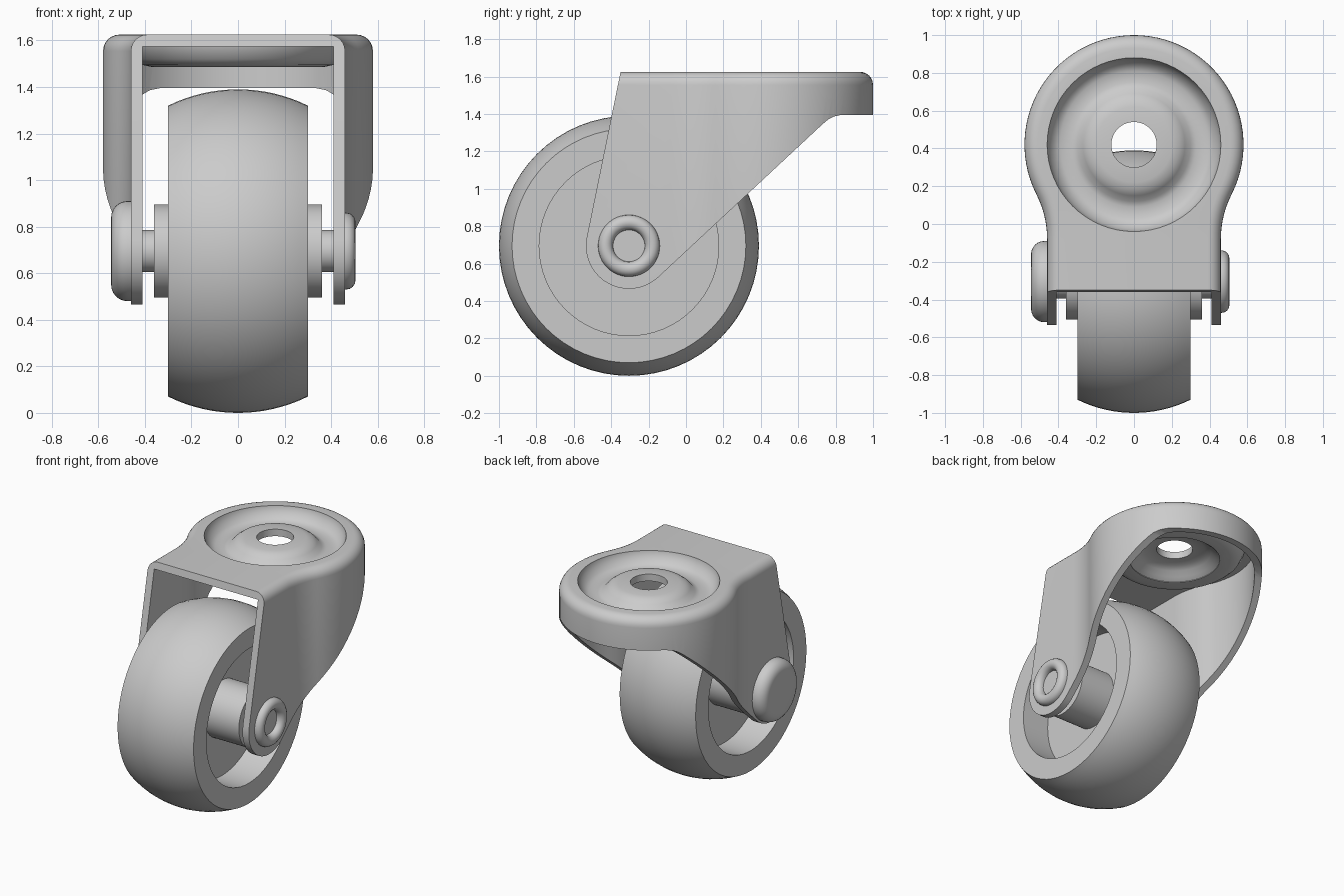
import bpy, bmesh
from math import sin, cos, acos, sqrt, radians, pi
from mathutils import Vector

if "Cube" in bpy.data.objects:
    bpy.data.objects.remove(bpy.data.objects["Cube"])

AX_Y, AX_Z = -0.305, 0.695      # wheel axle
PIV_Y = 0.42                    # swivel centre


def loft(name, rings):
    """Closed solid through equal-length rings of 3D points, capped at both ends."""
    bm = bmesh.new()
    vs = [[bm.verts.new(p) for p in ring] for ring in rings]
    n = len(rings[0])
    for a, b in zip(vs, vs[1:]):
        for i in range(n):
            j = (i + 1) % n
            bm.faces.new((a[i], a[j], b[j], b[i]))
    bm.faces.new(vs[0][::-1])
    bm.faces.new(vs[-1])
    bmesh.ops.recalc_face_normals(bm, faces=bm.faces)
    me = bpy.data.meshes.new(name)
    bm.to_mesh(me)
    bm.free()
    ob = bpy.data.objects.new(name, me)
    bpy.context.collection.objects.link(ob)
    return ob


def lathe(name, profile, along_x, n=64):
    """Revolve (radius, height) pairs about the axle (x) or the swivel axis (z)."""
    rings = []
    for r, h in profile:
        ring = []
        for i in range(n):
            c, s = r * cos(2 * pi * i / n), r * sin(2 * pi * i / n)
            ring.append((h, AX_Y + c, AX_Z + s) if along_x else (c, PIV_Y + s, h))
        rings.append(ring)
    return loft(name, rings)


def arc(cx, cy, r, a0, a1, n):
    return [(cx + r * cos(a0 + (a1 - a0) * i / n), cy + r * sin(a0 + (a1 - a0) * i / n))
            for i in range(n + 1)]


def boolean(ob, cutter, op):
    m = ob.modifiers.new(op, 'BOOLEAN')
    m.operation, m.object, m.solver = op, cutter, 'EXACT'
    bpy.context.view_layer.objects.active = ob
    bpy.ops.object.modifier_apply(modifier=m.name)
    bpy.data.objects.remove(cutter)


def smooth(ob):
    bpy.ops.object.select_all(action='DESELECT')
    ob.select_set(True)
    bpy.context.view_layer.objects.active = ob
    bpy.ops.object.shade_smooth_by_angle(angle=radians(32))


def outline(inset, z, front=-0.7):
    """Keyhole plan of the fork: round back, concave neck, straight cheeks."""
    R, Rc, w = 0.58, 0.52, 0.46
    a = acos((w + Rc) / (R + Rc))
    ncx, ncy = w + Rc, PIV_Y - (R + Rc) * sin(a)
    half = [(w - inset, front)]
    half += arc(ncx, ncy, Rc + inset, pi, pi - a, 8)
    half += arc(0, PIV_Y, R - inset, -a, pi / 2, 28)[1:]
    pts = half + [(-x, y) for x, y in half[-2::-1]]
    return [(x, y, z) for x, y in pts]


# Wheel: crowned tread, recessed sides, hub
Rt = 0.678
tread = [(0.695 - Rt + sqrt(Rt * Rt - x * x), x) for x in [0.3 * i / 8 for i in range(9)]]
side = tread + [(0.48, 0.3), (0.48, 0.09), (0.2, 0.09), (0.2, 0.36)]
wheel = lathe("wheel", [(r, -x) for r, x in side[:0:-1]] + side, True)

# Axle with domed head on one side and rolled hollow rivet on the other
head = [(r, -0.475 - (d - 0.0)) for d, r in arc(0, 0.145, 0.07, pi / 2, 0, 6)]
head = [(0.145 + 0.07 * sin(t), -0.475 - 0.07 * cos(t)) for t in [pi / 12 * i for i in range(7)]]
rolled = [(0.125 + 0.04 * cos(t), 0.465 + 0.04 * sin(t)) for t in [pi / 8 * i for i in range(9)]]
axle = lathe("axle", head + [(0.215, -0.455), (0.09, -0.455), (0.09, 0.455), (0.165, 0.455)]
             + rolled + [(0.085, 0.4)], True, 48)

# Fork: solid body with a rounded top edge
top = [(0.07 * (1 - cos(t)), 1.555 + 0.07 * sin(t)) for t in [pi / 12 * i for i in range(7)]]
fork = loft("fork", [outline(0, 0.3)] + [outline(o, z) for o, z in top])
boolean(fork, loft("cavity", [outline(0.05, 0.2, -0.8), outline(0.05, 1.575, -0.8)]), 'DIFFERENCE')

# Pressed dish around the stem hole
boolean(fork, lathe("dish_under", [(0.47, 1.6), (0.465, 1.57), (0.44, 1.52), (0.41, 1.495),
                                   (0.37, 1.486)], False), 'UNION')
boolean(fork, lathe("dish_top", [(0.46, 1.75), (0.46, 1.622), (0.445, 1.59), (0.42, 1.555),
                                 (0.39, 1.54), (0.33, 1.537), (0.3, 1.547), (0.27, 1.58),
                                 (0.24, 1.602), (0.2, 1.612), (0.12, 1.615), (0.12, 1.3)],
                    False), 'DIFFERENCE')
boolean(fork, lathe("bump_under", [(0.3, 1.4), (0.3, 1.49), (0.27, 1.51), (0.24, 1.54),
                                   (0.2, 1.56), (0.13, 1.565)], False), 'DIFFERENCE')

# Trim the cheeks to the side silhouette
sil = arc(AX_Y, AX_Z, 0.23, radians(168.4), radians(313), 20)
sil += [(0.73, 1.345), (0.76, 1.37), (0.79, 1.386), (0.83, 1.395), (1.2, 1.395), (1.2, 1.8),
        (-0.314, 1.8)]
boolean(fork, loft("trim", [[(x, y, z) for y, z in sil] for x in (-0.8, 0.8)]), 'INTERSECT')

for ob in (wheel, axle, fork):
    smooth(ob)
